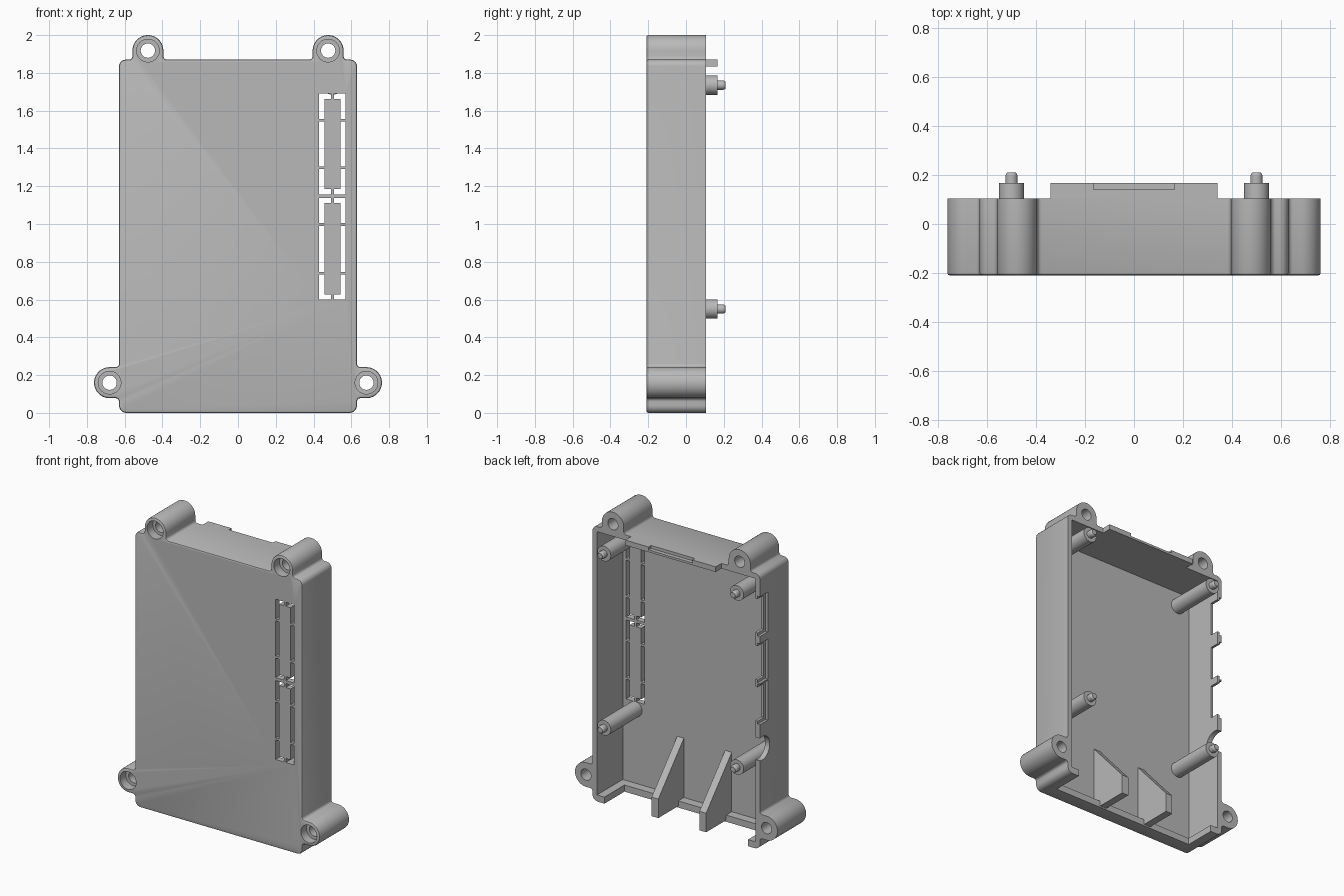
import bpy, bmesh
from math import cos, sin, pi, radians
from mathutils import Matrix, Vector

cube = bpy.data.objects.get("Cube")
if cube:
    bpy.data.objects.remove(cube, do_unlink=True)

# Single grey plastic
grey = bpy.data.materials.new("grey_plastic")
grey.use_nodes = True
colour = (0.48, 0.48, 0.48, 1)
grey.diffuse_color = colour
grey.node_tree.nodes["Principled BSDF"].inputs["Base Color"].default_value = colour

FRONT, BACK, FLOOR = -0.21, 0.105, -0.17
TOP, HALF, WALL = 1.87, 0.63, 0.035
TOP_LUG, LOW_LUG, LUG_R = (0.477, 1.918), (0.68, 0.16), 0.082


def finish(name, bm):
    bmesh.ops.recalc_face_normals(bm, faces=bm.faces)
    mesh = bpy.data.meshes.new(name)
    bm.to_mesh(mesh)
    bm.free()
    mesh.materials.append(grey)
    ob = bpy.data.objects.new(name, mesh)
    bpy.context.collection.objects.link(ob)
    return ob


def add_box(bm, x, y, z):
    size = Matrix.Diagonal((x[1] - x[0], y[1] - y[0], z[1] - z[0], 1))
    mid = Vector((sum(x) / 2, sum(y) / 2, sum(z) / 2))
    bmesh.ops.create_cube(bm, size=1, matrix=Matrix.Translation(mid) @ size)


def add_rod(bm, x, z, y0, y1, r0, r1=None, axis="X"):
    # Round rod along y, first radius at y0
    turn = Matrix.Rotation(radians(-90), 4, "X")
    place = Matrix.Translation((x, (y0 + y1) / 2, z))
    bmesh.ops.create_cone(bm, cap_ends=True, segments=40, radius1=r0,
                          radius2=r0 if r1 is None else r1,
                          depth=y1 - y0, matrix=place @ turn)


def arc(cx, cz, r, start, end, steps):
    angles = [radians(start + (end - start) * i / steps) for i in range(steps + 1)]
    return [(cx + r * cos(a), cz + r * sin(a)) for a in angles]


def activate(ob):
    bpy.ops.object.select_all(action="DESELECT")
    ob.select_set(True)
    bpy.context.view_layer.objects.active = ob


def cut(target, bm):
    tool = finish("cutter", bm)
    tool.hide_render = True
    mod = target.modifiers.new("cut", "BOOLEAN")
    mod.operation, mod.solver, mod.object = "DIFFERENCE", "EXACT", tool
    activate(target)
    bpy.ops.object.modifier_apply(modifier=mod.name)
    bpy.data.objects.remove(tool, do_unlink=True)


# Case outline with four screw lugs, right half then mirrored
lx, lz = LOW_LUG
tx, tz = TOP_LUG
f = 0.018
outline = arc(HALF - 0.04, 0.04, 0.04, -90, 0, 6)
outline += arc(HALF + f, lz - LUG_R - f, f, 180, 90, 4)
outline += arc(lx, lz, LUG_R, -90, 90, 20)
outline += arc(HALF + f, lz + LUG_R + f, f, 270, 180, 4)
outline += arc(HALF - 0.035, TOP - 0.035, 0.035, 0, 90, 6)
outline += arc(tx + LUG_R + f, TOP + f, f, 270, 180, 4)
outline += arc(tx, tz, LUG_R, 0, 180, 20)
outline += arc(tx - LUG_R - f, TOP + f, f, 0, -90, 4)
outline += [(-x, z) for x, z in reversed(outline)]

bm = bmesh.new()
face = bm.faces.new([bm.verts.new((x, BACK, z)) for x, z in outline])
made = bmesh.ops.extrude_face_region(bm, geom=[face], use_keep_orig=True)["geom"]
for v in made:
    if isinstance(v, bmesh.types.BMVert):
        v.co.y = FRONT
bmesh.ops.recalc_face_normals(bm, faces=bm.faces)
rim = [e for e in bm.edges if all(v.co.y < FRONT + 0.01 for v in e.verts)]
bmesh.ops.bevel(bm, geom=rim, offset=0.01, segments=2, profile=0.5,
                affect="EDGES", clamp_overlap=False)
case = finish("case_shell", bm)

# Hollow inside, open at the back
bm = bmesh.new()
add_box(bm, (WALL - HALF, HALF - WALL), (FLOOR, 0.5), (WALL + 0.01, TOP - WALL))
cut(case, bm)

# Opening in the bottom wall
bm = bmesh.new()
add_box(bm, (-0.54, 0.54), (-0.11, 0.5), (-0.1, 0.07))
cut(case, bm)

# Screw holes, then counterbores
lugs = [(s * x, z) for s in (-1, 1) for x, z in (TOP_LUG, LOW_LUG)]
for radius, depth in ((0.038, 1), (0.06, 0.06)):
    bm = bmesh.new()
    for x, z in lugs:
        add_rod(bm, x, z, FRONT - 0.1, FRONT + depth, radius)
    cut(case, bm)

# Windows in the front plate
windows = [(0.60, 1.137), (1.157, 1.69)]
bm = bmesh.new()
for span in windows:
    add_box(bm, (0.43, 0.57), (FRONT - 0.1, FLOOR + 0.05), span)
cut(case, bm)

# Port notches in one side wall, with a wider shallow recess outside
ports = [(1.47, 1.70), (1.15, 1.38), (0.87, 1.10)]
for x, y, grow in (((-0.75, -0.55), 0.04, 0), ((-0.75, -0.613), 0.02, 0.02)):
    bm = bmesh.new()
    for low, high in ports:
        add_box(bm, x, (y, 0.5), (low - grow, high + grow))
    cut(case, bm)
bm = bmesh.new()
bmesh.ops.create_cone(bm, cap_ends=True, segments=40, radius1=0.08, radius2=0.08, depth=0.2,
                      matrix=Matrix.Translation((-0.65, 0.08, 0.68))
                      @ Matrix.Rotation(radians(90), 4, "Y"))
cut(case, bm)
activate(case)
bpy.ops.object.shade_smooth_by_angle(angle=radians(30))

# Break-out panels held in the windows by thin bridges
bm = bmesh.new()
y = (FRONT, FLOOR)
for low, high in windows:
    add_box(bm, (0.457, 0.543), y, (low + 0.027, high - 0.027))
    for z in (low + 0.14, high - 0.14):
        for x in ((0.425, 0.46), (0.54, 0.575)):
            add_box(bm, x, y, (z - 0.007, z + 0.007))
    for z in (low, high):
        add_box(bm, (0.493, 0.507), y, (z - 0.03, z + 0.03))
finish("breakout_panels", bm)

# Top tab with a stepped latch recess
bm = bmesh.new()
add_box(bm, (-0.34, 0.34), (BACK - 0.01, 0.167), (TOP - WALL, TOP))
tab = finish("top_tab", bm)
bm = bmesh.new()
add_box(bm, (-0.165, 0.165), (0.14, 0.5), (TOP - 0.02, TOP + 0.1))
cut(tab, bm)

# Four board posts with locating pins
for side, sx in (("left", 1), ("right", -1)):
    for level, z in (("upper", 1.735), ("lower", 0.55)):
        bm = bmesh.new()
        add_rod(bm, sx * 0.5, z, FLOOR - 0.01, 0.167, 0.051)
        add_rod(bm, sx * 0.5, z, 0.167, 0.198, 0.025)
        add_rod(bm, sx * 0.5, z, 0.198, 0.21, 0.025, 0.018)
        post = finish(f"{level}_{side}_post", bm)
        activate(post)
        bpy.ops.object.shade_smooth_by_angle(angle=radians(30))

# Two sloped support fins at the bottom
fin_profile = [(FLOOR - 0.01, 0.01), (BACK, 0.01), (BACK, 0.14), (FLOOR - 0.01, 0.46)]
for name, x in (("left_fin", 0.16), ("right_fin", -0.2)):
    bm = bmesh.new()
    face = bm.faces.new([bm.verts.new((x - 0.025, y, z)) for y, z in fin_profile])
    made = bmesh.ops.extrude_face_region(bm, geom=[face], use_keep_orig=True)["geom"]
    bmesh.ops.translate(bm, vec=(0.05, 0, 0),
                        verts=[v for v in made if isinstance(v, bmesh.types.BMVert)])
    finish(name, bm)
